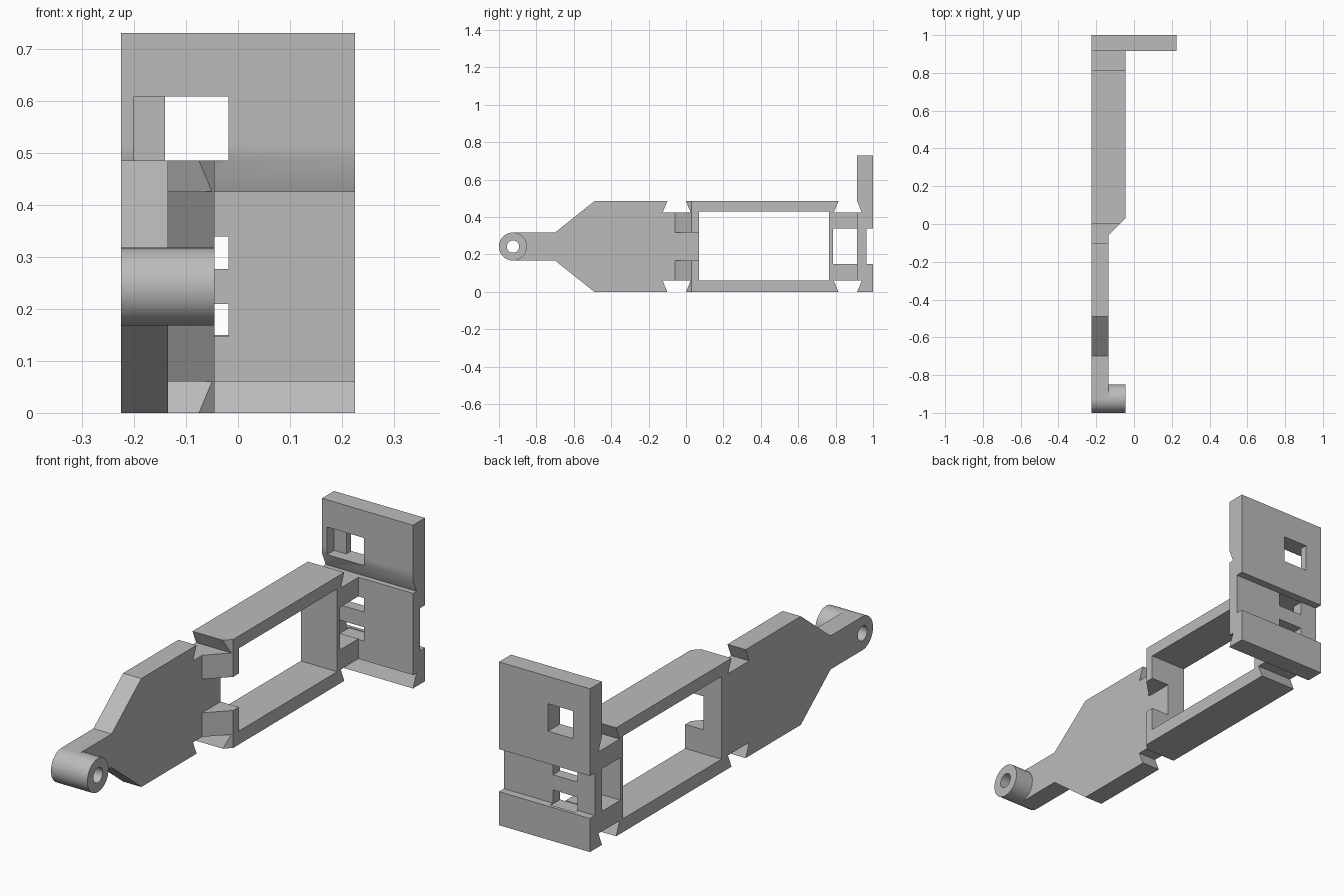
import bpy
import bmesh
from math import cos, sin, pi
from mathutils import Vector

old = bpy.data.objects.get("Cube")
if old:
    bpy.data.objects.remove(old, do_unlink=True)

grey = bpy.data.materials.new("plain_grey")
grey.use_nodes = True
grey.diffuse_color = (0.5, 0.5, 0.5, 1)
grey.node_tree.nodes["Principled BSDF"].inputs["Base Color"].default_value = (0.5, 0.5, 0.5, 1)

H = 0.485                    # arm height
LEFT, THIN, THICK = -0.225, -0.135, -0.045   # arm side, thin and thick faces


def prism(name, pts, lo, hi, axis="x"):
    """Extrude a (y, z) profile along x, or an (x, y) profile along z."""
    bm = bmesh.new()
    place = (lambda p: (lo, p[0], p[1])) if axis == "x" else (lambda p: (p[0], p[1], lo))
    face = bm.faces.new([bm.verts.new(place(p)) for p in pts])
    ext = bmesh.ops.extrude_face_region(bm, geom=[face])
    move = Vector((hi - lo, 0, 0)) if axis == "x" else Vector((0, 0, hi - lo))
    bmesh.ops.translate(bm, vec=move, verts=[v for v in ext["geom"] if isinstance(v, bmesh.types.BMVert)])
    bmesh.ops.recalc_face_normals(bm, faces=bm.faces)
    mesh = bpy.data.meshes.new(name)
    bm.to_mesh(mesh)
    bm.free()
    mesh.materials.append(grey)
    obj = bpy.data.objects.new(name, mesh)
    bpy.context.collection.objects.link(obj)
    return obj


def box(x0, x1, y0, y1, z0, z1, name="cutter"):
    return prism(name, [(y0, z0), (y1, z0), (y1, z1), (y0, z1)], x0, x1)


def circle(r, n=64):
    return [(-0.925 + r * cos(2 * pi * i / n), H / 2 + r * sin(2 * pi * i / n)) for i in range(n)]


def combine(obj, tool, operation="DIFFERENCE"):
    """Boolean a tool into an object, then discard the tool."""
    mod = obj.modifiers.new("boolean", "BOOLEAN")
    mod.operation, mod.solver, mod.object = operation, "EXACT", tool
    bpy.context.view_layer.update()
    deps = bpy.context.evaluated_depsgraph_get()
    mesh = bpy.data.meshes.new_from_object(obj.evaluated_get(deps))
    obj.modifiers.clear()
    obj.data = mesh
    bpy.data.objects.remove(tool, do_unlink=True)


def flip(pts):
    return [(y, H - z) for y, z in pts]


def dovetails(obj, y0, y1):
    """Undercut notches across the top and bottom edges."""
    top = [(y0, 0.485), (y0 - 0.025, 0.425), (y1 + 0.025, 0.425), (y1, 0.485), (y1, 0.52), (y0, 0.52)]
    for pts in (top, flip(top)):
        combine(obj, prism("cutter", pts, -0.5, 0.5))


# Arm: full-thickness side outline, thinned on its front half
upper = [(-0.925, 0.3175), (-0.7, 0.3175), (-0.49, H), (0.915, H)]
arm = prism("arm", upper + flip(upper)[::-1], LEFT, THICK)
combine(arm, prism("cutter", [(THIN, -1.2), (THIN, -0.06), (0, 0.075), (0.1, 0.075), (0.1, -1.2)], -0.1, 0.6, "z"))

# Arm openings: large frame, middle slot, rear window
combine(arm, box(-0.4, 0.1, 0.07, 0.765, 0.06, 0.43))
combine(arm, box(THIN, 0.1, -0.2, 0.1, 0.1675, 0.3175))
combine(arm, box(-0.4, 0.1, 0.785, 0.95, 0.15, 0.34))
dovetails(arm, -0.1, 0)
dovetails(arm, 0.815, 0.915)

# Pivot eye with its bore
combine(arm, prism("eye", circle(0.075), LEFT, THICK), "UNION")
combine(arm, prism("cutter", circle(0.033), -0.5, 0.2))

# End plate: grooves, rear channel, stepped window and two slots
plate = box(LEFT, 0.225, 0.915, 1, 0, 0.73, "end_plate")
dovetails(plate, 0.815, 0.915)
combine(plate, box(-0.4, 0.4, 0.965, 1.1, 0.15, 0.34))
combine(plate, box(-0.2, -0.018, 0.8, 0.965, 0.485, 0.608))
combine(plate, box(-0.14, -0.018, 0.8, 1.1, 0.485, 0.608))
for z in (0.147, 0.277):
    combine(plate, box(-0.14, -0.018, 0.8, 0.985, z, z + 0.062))

# Smooth the round eye, keep every other edge crisp
bpy.ops.object.select_all(action="DESELECT")
for obj in (arm, plate):
    obj.select_set(True)
bpy.context.view_layer.objects.active = arm
bpy.ops.object.shade_smooth_by_angle()
